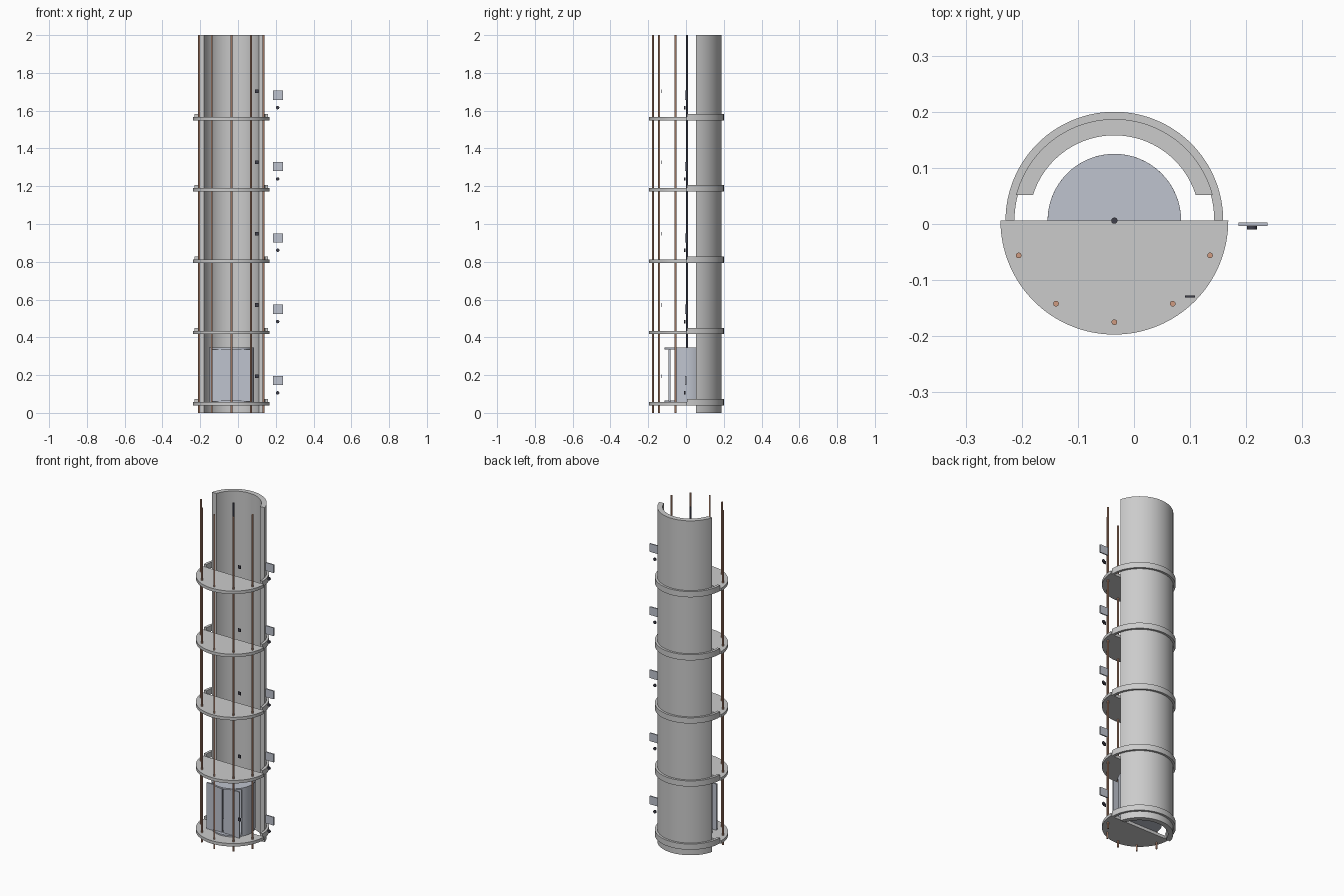
import bpy, bmesh, math

if "Cube" in bpy.data.objects:
    bpy.data.objects.remove(bpy.data.objects["Cube"])

CX, CY = -0.035, 0.006      # common axis of the tower
PITCH = 0.3775              # storey height
FLOORS = 5


def material(name, rgb):
    m = bpy.data.materials.new(name)
    m.diffuse_color = (*rgb, 1)
    m.use_nodes = True
    m.node_tree.nodes["Principled BSDF"].inputs["Base Color"].default_value = m.diffuse_color
    return m


COPPER = material("copper", (0.62, 0.33, 0.22))
DARK = material("dark", (0.05, 0.05, 0.07))
GLASS = material("glass", (0.52, 0.55, 0.62))


def extrude(name, pts, z0, z1, mat=None):
    """Prism from a closed plan outline."""
    bm = bmesh.new()
    face = bm.faces.new([bm.verts.new((x, y, z0)) for x, y in pts])
    top = bmesh.ops.extrude_face_region(bm, geom=[face])["geom"]
    bmesh.ops.translate(bm, vec=(0, 0, z1 - z0),
                        verts=[v for v in top if isinstance(v, bmesh.types.BMVert)])
    bmesh.ops.recalc_face_normals(bm, faces=bm.faces)
    me = bpy.data.meshes.new(name)
    bm.to_mesh(me)
    bm.free()
    ob = bpy.data.objects.new(name, me)
    bpy.context.collection.objects.link(ob)
    if mat:
        me.materials.append(mat)
    bpy.context.view_layer.objects.active = ob
    bpy.ops.object.select_all(action='DESELECT')
    ob.select_set(True)
    bpy.ops.object.shade_smooth_by_angle(angle=math.radians(30))
    return ob


def arc(r, a0, a1, n=64):
    return [(CX + r * math.cos(a0 + (a1 - a0) * i / n),
             CY + r * math.sin(a0 + (a1 - a0) * i / n)) for i in range(n + 1)]


def shell(name, r_out, r_in, cut, z0, z1, mat=None):
    """Curved wall open to the front, cut by a plane at axis + cut."""
    ao, ai = math.asin(cut / r_out), math.asin(cut / r_in)
    pts = arc(r_out, ao, math.pi - ao) + arc(r_in, math.pi - ai, ai)
    return extrude(name, pts, z0, z1, mat)


def disc(name, r, z0, z1, mat=None):
    return extrude(name, arc(r, 0, 2 * math.pi)[:-1], z0, z1, mat)


def box(name, x0, x1, y0, y1, z0, z1, mat=None):
    return extrude(name, [(x0, y0), (x1, y0), (x1, y1), (x0, y1)], z0, z1, mat)


def cylinder(name, loc, r, length, mat, rot=(0, 0, 0)):
    bpy.ops.mesh.primitive_cylinder_add(vertices=24, radius=r, depth=length,
                                        location=loc, rotation=rot)
    ob = bpy.context.object
    ob.name = name
    ob.data.materials.append(mat)
    bpy.ops.object.shade_smooth_by_angle(angle=math.radians(30))


# Half-round lift shaft
shell("shaft_wall", 0.181, 0.152, 0.046, 0, 2)

for i in range(FLOORS):
    dz = i * PITCH
    # Half-disc landing and the collar around the shaft
    extrude("landing_%d" % (i + 1), arc(0.203, math.pi, 2 * math.pi), 0.039 + dz, 0.057 + dz)
    shell("shaft_collar_%d" % (i + 1), 0.194, 0.178, 0.0, 0.039 + dz, 0.073 + dz)
    # Call button, indicator plate and indicator lamp
    box("call_button_%d" % (i + 1), 0.091, 0.109, -0.131, -0.127, 0.184 + dz, 0.203 + dz, DARK)
    box("indicator_plate_%d" % (i + 1), 0.186, 0.238, -0.004, 0.003, 0.147 + dz, 0.196 + dz, GLASS)
    cylinder("indicator_lamp_%d" % (i + 1), (0.21, -0.006, 0.106 + dz), 0.009, 0.007, DARK,
             (math.pi / 2, 0, 0))

# Copper support rods through the landings
for k, (dx, y) in enumerate([(0, -0.175), (-0.104, -0.142), (0.104, -0.142),
                             (-0.1705, -0.056), (0.1705, -0.056)]):
    cylinder("support_rod_%d" % (k + 1), (CX + dx, y, 1), 0.005, 2, COPPER)

# Lift cab: floor, roof, curved wall, pair of doors and hoist cable
disc("cab_floor", 0.119, 0.057, 0.065, GLASS)
disc("cab_roof", 0.119, 0.336, 0.345, GLASS)
shell("cab_wall", 0.119, 0.113, -0.063, 0.065, 0.336, GLASS)
for name, s in (("left", -1), ("right", 1)):
    a, b = sorted((CX + s * 0.005, CX + s * 0.108))
    box("cab_door_" + name, a, b, -0.092, -0.083, 0.06, 0.336, GLASS)
cylinder("hoist_cable", (CX, CY, 1.17), 0.0055, 1.66, DARK)
